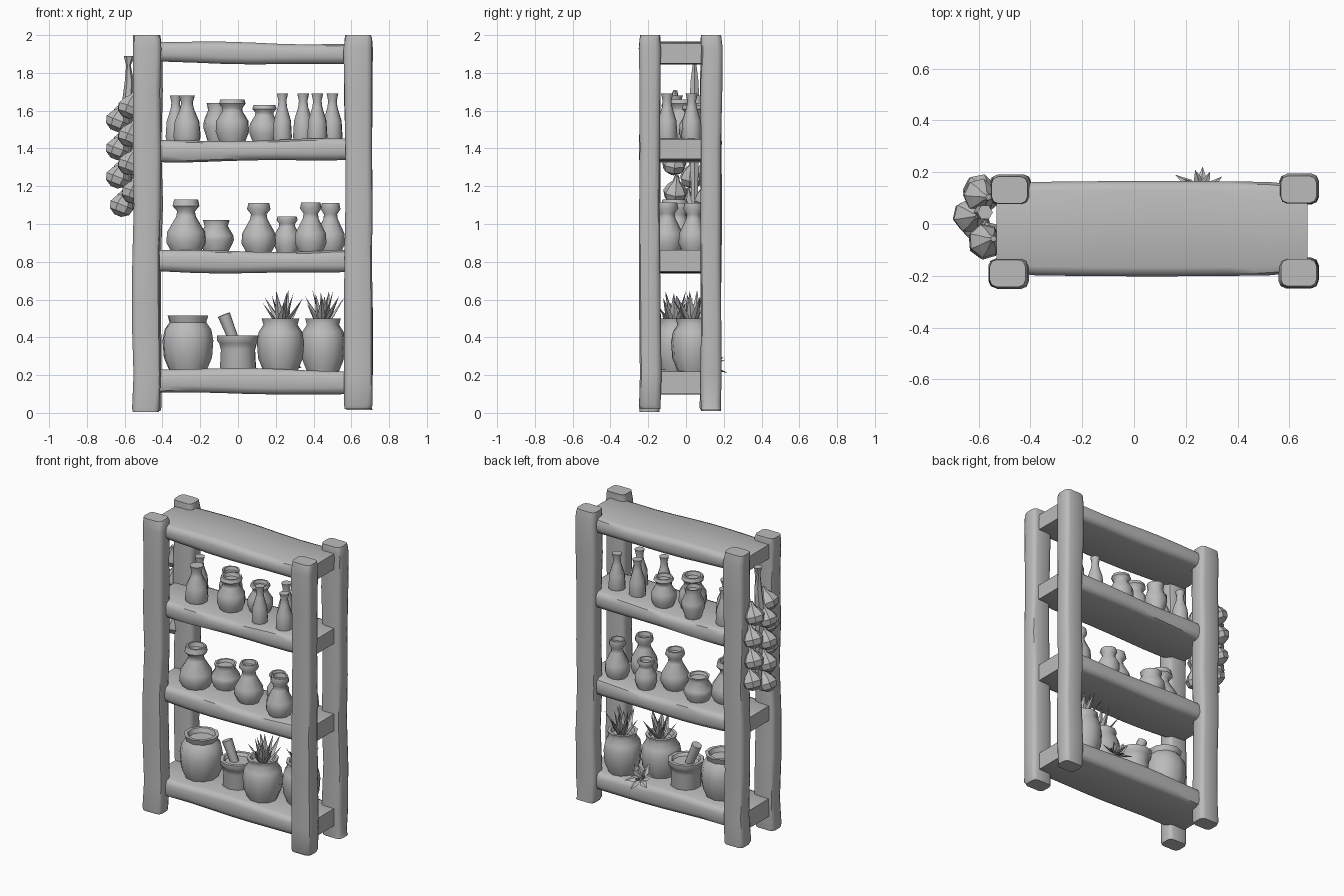
import bpy, bmesh, math, random
from mathutils import Vector, Matrix

random.seed(4)
if "Cube" in bpy.data.objects:
    bpy.data.objects.remove(bpy.data.objects["Cube"])

clay = bpy.data.materials.new("plain grey")
clay.use_nodes = True
grey = (0.5, 0.5, 0.5, 1)
clay.diffuse_color = grey
clay.node_tree.nodes["Principled BSDF"].inputs["Base Color"].default_value = grey


def finish(name, bm, angle=45):
    bmesh.ops.recalc_face_normals(bm, faces=bm.faces)
    mesh = bpy.data.meshes.new(name)
    bm.to_mesh(mesh)
    bm.free()
    mesh.materials.append(clay)
    obj = bpy.data.objects.new(name, mesh)
    bpy.context.collection.objects.link(obj)
    bpy.ops.object.select_all(action='DESELECT')
    obj.select_set(True)
    bpy.context.view_layer.objects.active = obj
    bpy.ops.object.shade_smooth_by_angle(angle=math.radians(angle))
    return obj


def skin(bm, rings):
    """Join rings of points with quads and cap both ends."""
    rows = [[bm.verts.new(p) for p in ring] for ring in rings]
    n = len(rows[0])
    for a, b in zip(rows, rows[1:]):
        for i in range(n):
            bm.faces.new((a[i], a[(i + 1) % n], b[(i + 1) % n], b[i]))
    bm.faces.new(rows[0])
    bm.faces.new(rows[-1])


def rounded(hu, hv, r):
    """Rectangle outline with rounded corners, three points each."""
    pts = []
    for k, (su, sv) in enumerate(((1, 1), (-1, 1), (-1, -1), (1, -1))):
        for j in range(3):
            a = math.pi / 2 * (k + j / 2)
            pts.append((su * (hu - r) + r * math.cos(a), sv * (hv - r) + r * math.sin(a)))
    return pts


# Rough hewn corner posts
def post(name, x, y, z0):
    bm = bmesh.new()
    rings = []
    levels = [z0, z0 + 0.02, 0.2, 0.5, 0.8, 1.1, 1.4, 1.7, 1.93, 1.98, 2.0]
    for i, z in enumerate(levels):
        end = i in (0, len(levels) - 1)
        size = 0.93 if end else random.uniform(0.94, 1.03)
        dx, dy = random.uniform(-0.005, 0.005), random.uniform(-0.004, 0.004)
        rings.append([(x + dx + u * size, y + dy + v * size, z) for u, v in rounded(0.074, 0.056, 0.028)])
    skin(bm, rings)
    finish(name, bm)


post("front_right_post", -0.485, -0.19, 0.005)
post("front_left_post", 0.637, -0.19, 0.02)
post("back_right_post", -0.477, 0.132, 0.01)
post("back_left_post", 0.64, 0.134, 0.015)


# Thick wavy boards
def board(name, z0, z1, phase):
    bm = bmesh.new()
    rings = []
    count = 9
    for i in range(count):
        t = i / (count - 1)
        x = -0.53 + 1.2 * t
        wave = 0.006 * math.sin(5 * t + phase)
        zc = (z0 + z1) / 2 + wave
        half = (z1 - z0) / 2 - 0.004 * math.sin(9 * t + phase)
        depth = 0.178 + 0.006 * math.sin(math.pi * t)
        size = 0.93 if i in (0, count - 1) else 1
        rings.append([(x, -0.018 + u * size, zc + v * size) for u, v in rounded(depth, half, 0.035)])
    skin(bm, rings)
    finish(name, bm)


for label, z0, z1, phase in (("bottom_shelf", 0.10, 0.23, 0), ("middle_shelf", 0.745, 0.86, 2),
                             ("upper_shelf", 1.335, 1.445, 3.5), ("top_board", 1.85, 1.96, 1)):
    board(label, z0, z1, phase)


# Turned pottery: profiles are (radius share, height share)
SHAPES = {
    "bottle": [(0.85, 0), (1, 0.12), (0.9, 0.45), (0.5, 0.72), (0.42, 0.85), (0.58, 1)],
    "flask": [(0.7, 0), (1, 0.2), (0.95, 0.4), (0.5, 0.68), (0.45, 0.78), (0.68, 0.88), (0.6, 1)],
    "jar": [(0.75, 0), (1, 0.25), (0.97, 0.5), (0.62, 0.72), (0.6, 0.8), (0.8, 0.9), (0.72, 1)],
    "pot": [(0.65, 0), (1, 0.4), (0.95, 0.55), (0.65, 0.82), (0.75, 1)],
    "urn": [(0.72, 0), (0.95, 0.25), (1, 0.55), (0.92, 0.75), (0.72, 0.88), (0.8, 1)],
    "mortar": [(0.8, 0), (0.86, 0.12), (0.82, 0.6), (0.9, 0.78), (1, 0.85), (1, 1)],
}


def vessel(name, shape, x, y, z, radius, top, hollow=True):
    height = top - z
    profile = [(r * radius, z + h * height) for r, h in SHAPES[shape]]
    if hollow:
        rim = profile[-1][0]
        profile += [(rim * 0.8, top), (rim * 0.7, top - height * 0.1)]
    turn = random.uniform(0, 1)
    bm = bmesh.new()
    skin(bm, [[(x + r * math.cos(turn + math.tau * k / 10), y + r * math.sin(turn + math.tau * k / 10), h)
               for k in range(10)] for r, h in profile])
    finish(name, bm, 50)


UP, MID, LOW = 1.43, 0.845, 0.22
goods = [
    ("bottle", -0.27, -0.06, UP, 0.075, 1.68), ("bottle", -0.33, 0.06, UP, 0.055, 1.68),
    ("jar", -0.03, -0.03, UP, 0.09, 1.66), ("pot", -0.11, 0.08, UP, 0.075, 1.64),
    ("jar", 0.14, 0.04, UP, 0.08, 1.63), ("bottle", 0.235, -0.1, UP, 0.052, 1.69),
    ("bottle", 0.42, -0.1, UP, 0.055, 1.69), ("bottle", 0.345, 0.03, UP, 0.055, 1.69),
    ("bottle", 0.5, 0.03, UP, 0.055, 1.69),
    ("flask", -0.275, -0.06, MID, 0.108, 1.13), ("pot", -0.115, 0.03, MID, 0.095, 1.02),
    ("flask", 0.11, -0.04, MID, 0.092, 1.11), ("flask", 0.385, -0.1, MID, 0.088, 1.115),
    ("jar", 0.26, 0.06, MID, 0.07, 1.04), ("flask", 0.49, 0.04, MID, 0.08, 1.11),
    ("urn", -0.265, -0.015, LOW, 0.138, 0.515), ("mortar", 0.0, 0.0, LOW, 0.115, 0.41),
    ("urn", 0.225, -0.055, LOW, 0.125, 0.5), ("urn", 0.45, 0.04, LOW, 0.12, 0.5),
]
for number, (shape, x, y, z, radius, top) in enumerate(goods, 1):
    vessel(f"{shape}_{number}", shape, x, y, z, radius, top, shape != "bottle")

# Pestle leaning in the mortar
bm = bmesh.new()
foot, tip = Vector((0.02, 0, 0.28)), Vector((-0.075, -0.01, 0.52))
turn = (tip - foot).to_track_quat('Z', 'Y').to_matrix().to_4x4()
bmesh.ops.create_cone(bm, cap_ends=True, segments=8, radius1=0.022, radius2=0.034,
                      depth=(tip - foot).length, matrix=Matrix.Translation((foot + tip) / 2) @ turn)
finish("pestle", bm, 50)


# Pointed leaves
def leaves(name, base, count, length, spread, lean=Vector((0, 0, 1))):
    bm = bmesh.new()
    frame = lean.to_track_quat('Z', 'Y')
    for k in range(count):
        a = math.tau * k / count + random.uniform(-0.2, 0.2)
        tilt = spread * (1 if k % 2 else 0.45)
        way = frame @ Vector((math.cos(a) * math.sin(tilt), math.sin(a) * math.sin(tilt), math.cos(tilt)))
        side = way.cross(lean).normalized()
        out = side.cross(way).normalized()
        reach = length * random.uniform(0.8, 1.05)
        start = base + side * 0.01
        root = bm.verts.new(start)
        end = bm.verts.new(start + way * reach)
        middle = [bm.verts.new(start + way * reach * 0.45 + d)
                  for d in (side * 0.022, out * 0.008, side * -0.022, out * -0.008)]
        for i in range(4):
            bm.faces.new((root, middle[i], middle[(i + 1) % 4]))
            bm.faces.new((end, middle[(i + 1) % 4], middle[i]))
    finish(name, bm, 30)


leaves("leaves_front", Vector((0.235, -0.055, 0.44)), 12, 0.21, 0.65)
leaves("leaves_back", Vector((0.45, 0.04, 0.44)), 12, 0.21, 0.6)
leaves("fallen_sprig", Vector((0.25, 0.12, 0.25)), 12, 0.11, 1.3, Vector((0, 0.6, 0.8)))


# Hanging bunch of bulbs on a cord
def bulb(name, centre, radius, way):
    bm = bmesh.new()
    frame = Vector(way).to_track_quat('Z', 'Y')
    rings = []
    for r, h in ((0.3, -0.9), (0.85, -0.55), (1, 0), (0.7, 0.55), (0.28, 0.95), (0.18, 1.4)):
        rings.append([Vector(centre) + frame @ Vector((r * radius * math.cos(math.tau * k / 7),
                      r * radius * math.sin(math.tau * k / 7), h * radius)) for k in range(7)])
    skin(bm, rings)
    finish(name, bm, 35)


for i in range(12):
    row, spot = divmod(i, 3)
    x = (-0.635, -0.595, -0.575)[spot]
    y = (0.02, 0.12, -0.06)[spot] + random.uniform(-0.015, 0.015)
    z = 1.10 + row * 0.15 + spot * 0.035
    x += 0.02 if row == 0 else 0
    bulb(f"bulb_{i + 1}", (x, y, z), 0.066, (0.35, 0.03 - y, 0.9))

bm = bmesh.new()
skin(bm, [[(x + r * math.cos(math.tau * k / 6), 0.045 + r * math.sin(math.tau * k / 6), z) for k in range(6)]
          for x, z, r in ((-0.58, 1.1, 0.02), (-0.59, 1.6, 0.03), (-0.575, 1.75, 0.025),
                          (-0.58, 1.84, 0.012), (-0.575, 1.89, 0.03))])
finish("hanging_cord", bm, 40)
